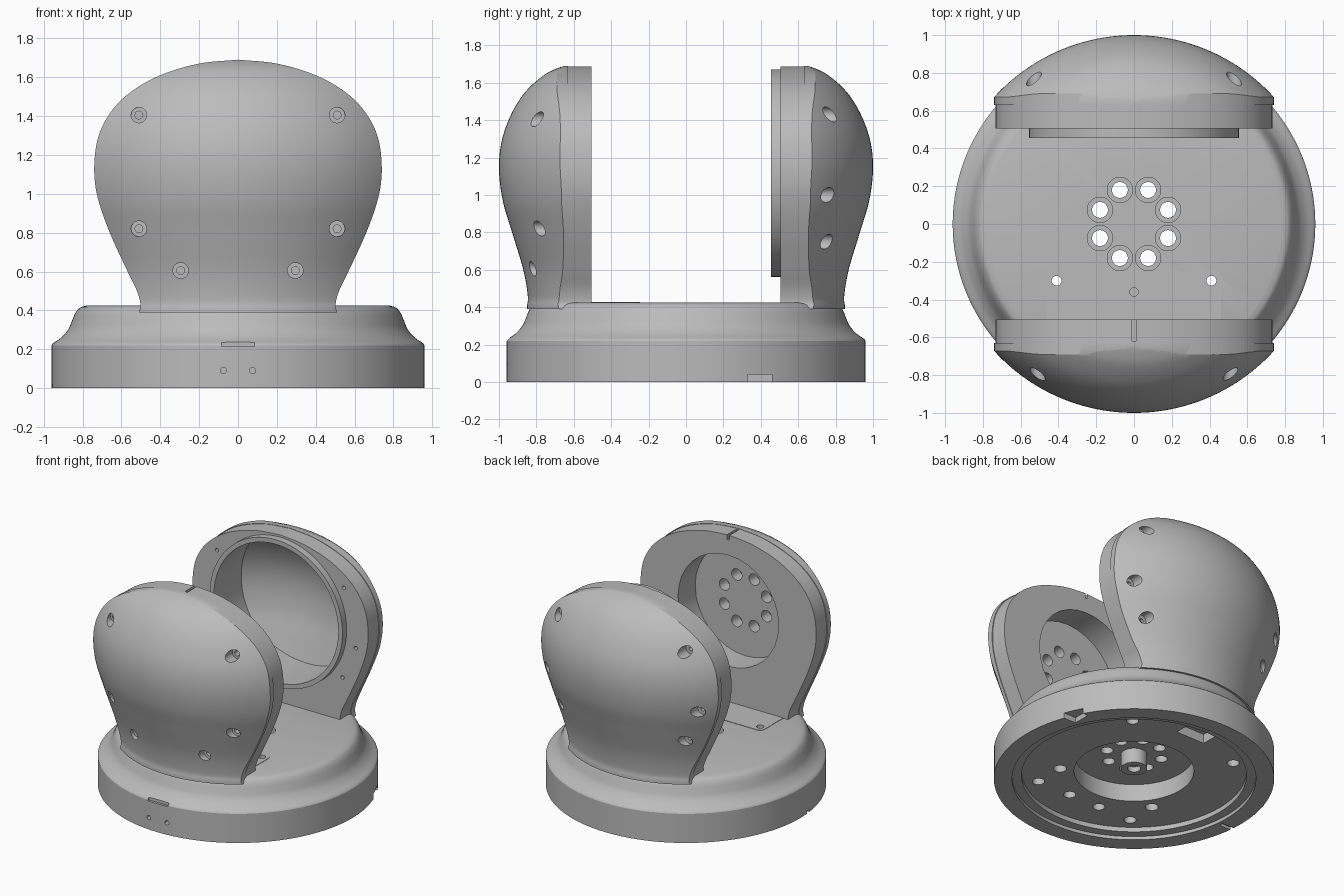
import bpy, bmesh, math
from mathutils import Vector

cube = bpy.data.objects.get("Cube")
if cube:
    bpy.data.objects.remove(cube, do_unlink=True)

grey = bpy.data.materials.new("matte grey")
grey.use_nodes = True
COLOUR = (0.5, 0.5, 0.5, 1)
grey.diffuse_color = COLOUR
grey.node_tree.nodes["Principled BSDF"].inputs["Base Color"].default_value = COLOUR


def smooth_path(pts, steps=6):
    """Catmull-Rom curve through 2D points."""
    p = [Vector(q) for q in pts]
    p = [2 * p[0] - p[1]] + p + [2 * p[-1] - p[-2]]
    out = []
    for a, b, c, d in zip(p, p[1:], p[2:], p[3:]):
        for i in range(steps):
            t = i / steps
            out.append(0.5 * (2 * b + (c - a) * t + (2 * a - 5 * b + 4 * c - d) * t * t
                              + (3 * b - a - 3 * c + d) * t ** 3))
    return [tuple(v) for v in out] + [tuple(pts[-1])]


def lathe(bm, profile, axis="Z", centre=(0, 0), segs=32, closed=False):
    """Revolve (radius, position) points around a line parallel to the axis."""
    def place(r, t, ang):
        a, b = centre[0] + r * math.cos(ang), centre[1] + r * math.sin(ang)
        return (a, b, t) if axis == "Z" else (a, t, b)
    rings = []
    for r, t in profile:
        n = 1 if r == 0 else segs
        rings.append([bm.verts.new(place(r, t, math.tau * i / segs)) for i in range(n)])
    pairs = list(zip(rings, rings[1:]))
    if closed:
        pairs.append((rings[-1], rings[0]))
    for low, high in pairs:
        for i in range(segs):
            j = (i + 1) % segs
            quad = [low[i % len(low)], low[j % len(low)], high[j % len(high)], high[i % len(high)]]
            bm.faces.new(list(dict.fromkeys(quad)))


def prism(bm, pts, lo, hi, axis="Z"):
    """Extrude a 2D outline between two positions on the axis."""
    def ring(t):
        return [bm.verts.new((a, b, t) if axis == "Z" else (a, t, b)) for a, b in pts]
    low, high = ring(lo), ring(hi)
    bm.faces.new(low)
    bm.faces.new(high)
    for i in range(len(pts)):
        j = (i + 1) % len(pts)
        bm.faces.new((low[i], low[j], high[j], high[i]))


def box(bm, x0, x1, y0, y1, z0, z1):
    prism(bm, [(x0, y0), (x1, y0), (x1, y1), (x0, y1)], z0, z1)


def drill(bm, centre, axis, *steps):
    """Stepped round cutter: steps are (radius, from, to)."""
    pts = [(0, steps[0][1])]
    for r, a, b in steps:
        pts += [(r, a), (r, b)]
    lathe(bm, pts + [(0, steps[-1][2])], axis, centre)


def make(name, bm):
    bmesh.ops.recalc_face_normals(bm, faces=bm.faces)
    mesh = bpy.data.meshes.new(name)
    bm.to_mesh(mesh)
    bm.free()
    ob = bpy.data.objects.new(name, mesh)
    bpy.context.collection.objects.link(ob)
    return ob


def boolean(ob, tool, operation="DIFFERENCE"):
    mod = ob.modifiers.new("cut", "BOOLEAN")
    mod.solver = "EXACT"
    mod.operation = operation
    mod.object = tool
    tool.hide_render = True
    bpy.context.view_layer.objects.active = ob
    bpy.ops.object.modifier_apply(modifier=mod.name)


def finish(ob):
    ob.data.materials.clear()
    ob.data.materials.append(grey)
    bpy.ops.object.select_all(action="DESELECT")
    ob.select_set(True)
    bpy.context.view_layer.objects.active = ob
    bpy.ops.object.shade_smooth_by_angle(angle=math.radians(30))


def discard(*tools):
    for t in tools:
        bpy.data.objects.remove(t, do_unlink=True)


# Base: turned body with a stepped underside, central pocket and boss
shoulder = smooth_path([(.96, .22), (.95, .232), (.91, .26), (.875, .3), (.855, .345),
                        (.838, .385), (.815, .413), (.78, .425)], 4)
under = [(0, .08), (.09, .08), (.09, .19), (.41, .19), (.41, .06), (.77, .06),
         (.77, .025), (.835, .025), (.835, 0), (.96, 0)]
bm = bmesh.new()
lathe(bm, under + shoulder + [(0, .425)], segs=160)
base = make("base", bm)

# Mounting plate with rounded rear corners
corners = []
for cx, start in ((.42, 0), (-.42, 90)):
    for i in range(7):
        a = math.radians(start + 15 * i)
        corners.append((cx + .04 * math.cos(a), -.285 + .04 * math.sin(a)))
bm = bmesh.new()
prism(bm, corners + [(-.46, -.52), (.46, -.52)], .421, .428)
plate = make("mounting_plate", bm)

# Base holes, slots and notches
bm = bmesh.new()
for i in range(8):
    a = math.radians(22.5 + 45 * i)
    drill(bm, (.195 * math.cos(a), .195 * math.sin(a)), "Z", (.042, .1, .34), (.067, .34, .6))
drill(bm, (0, -.36), "Z", (.022, .36, .6))
drill(bm, (0, 0), "Z", (.045, 0, .12))
for s in (-1, 1):
    drill(bm, (s * .41, -.3), "Z", (.045, -.1, .3), (.026, .3, .6))
    for x, y in ((.41, -.53), (.13, -.53), (.45, .52)):
        drill(bm, (s * x, y), "Z", (.042, -.1, .2))
    drill(bm, (s * .075, .09), "Y", (.016, -1.1, -.91))
box(bm, -.12, .12, .6, .74, .03, .13)
box(bm, .8, 1.1, .33, .46, -.1, .04)
box(bm, -1.1, -.86, -.11, -.08, -.1, .02)
box(bm, -.085, .085, -1.1, -.942, .215, .3)
tool = make("base_cutter", bm)
boolean(base, tool)
boolean(plate, tool)
discard(tool)

# Arm outline seen from the front, and the turned envelope of its outer face
half = smooth_path([(.51, .39), (.502, .43), (.52, .5), (.568, .6), (.66, .8), (.722, .98),
                    (.74, 1.13), (.72, 1.29), (.655, 1.42), (.55, 1.525), (.4, 1.61),
                    (.2, 1.67), (0, 1.69)])
outline = half + [(-x, z) for x, z in reversed(half[:-1])]
inset = [(x * .992, 1.05 + (z - 1.05) * .996) for x, z in outline]
envelope = smooth_path([(.85, .3), (.85, .4), (.846, .46), (.87, .6), (.93, .8), (.98, .97),
                        (1, 1.14), (.985, 1.29), (.935, 1.43), (.86, 1.55), (.76, 1.64),
                        (.68, 1.68), (.62, 1.695)])
HUB = (0, 1.115)


def turned(name, shrink=0):
    b = bmesh.new()
    pts = [(r - shrink, z - shrink) for r, z in envelope]
    lathe(b, [(0, pts[0][1])] + pts + [(0, pts[-1][1])], segs=160)
    return make(name, b)


def arm(name, side):
    """Domed outer shell and flat inner slab on one side of the base."""
    b = bmesh.new()
    prism(b, outline, side * .63, side * 1.2, "Y")
    shell = make(name + "_shell", b)
    env = turned("envelope")
    boolean(shell, env, "INTERSECT")
    discard(env)
    b = bmesh.new()
    prism(b, inset, side * .505, side * .64, "Y")
    return shell, make(name + "_slab", b)


front = arm("front_arm", -1)
back = arm("back_arm", 1)

# Front arm: round bearing pocket with eight bolt holes, cable slit and screw holes
bm = bmesh.new()
drill(bm, HUB, "Y", (.42, -.71, -.3))
pocket = make("pocket_cutter", bm)
bm = bmesh.new()
for i in range(8):
    a = math.radians(22.5 + 45 * i)
    drill(bm, (.19 * math.cos(a), HUB[1] + .19 * math.sin(a)), "Y", (.043, -.8, -.69))
for s in (-1, 1):
    for x, z, floor in ((.51, 1.405, -.74), (.51, .82, -.74), (.295, .605, -.77)):
        drill(bm, (s * x, z), "Y", (.04, -1.2, floor), (.02, floor, floor + .06))
box(bm, -.01, .01, -.62, -.4, 1.65, 1.8)
holes = make("front_hole_cutter", bm)
for part in front:
    boolean(part, pocket)
    boolean(part, holes)
discard(pocket, holes)

# Back arm: hollow interior and screw holes running through to the inner face
bm = bmesh.new()
lathe(bm, [(0, .3), (.52, .3), (.52, 1.2), (0, 1.2)], "Y", HUB, 96)
hollow = make("hollow_cutter", bm)
inner = turned("inner_envelope", .06)
boolean(hollow, inner, "INTERSECT")
bm = bmesh.new()
for s in (-1, 1):
    for x, z in ((.53, 1.43), (.63, 1.0), (.52, .75)):
        drill(bm, (s * x, z), "Y", (.014, .3, .7), (.04, .7, 1.2))
holes = make("back_hole_cutter", bm)
for part in back:
    boolean(part, hollow)
    boolean(part, holes)
discard(hollow, inner, holes)

# Raised collar around the back opening
bm = bmesh.new()
lathe(bm, [(.52, .455), (.555, .455), (.555, .52), (.52, .52)], "Y", HUB, 96, closed=True)
collar = make("bearing_collar", bm)

for part in (base, plate, collar, *front, *back):
    finish(part)
